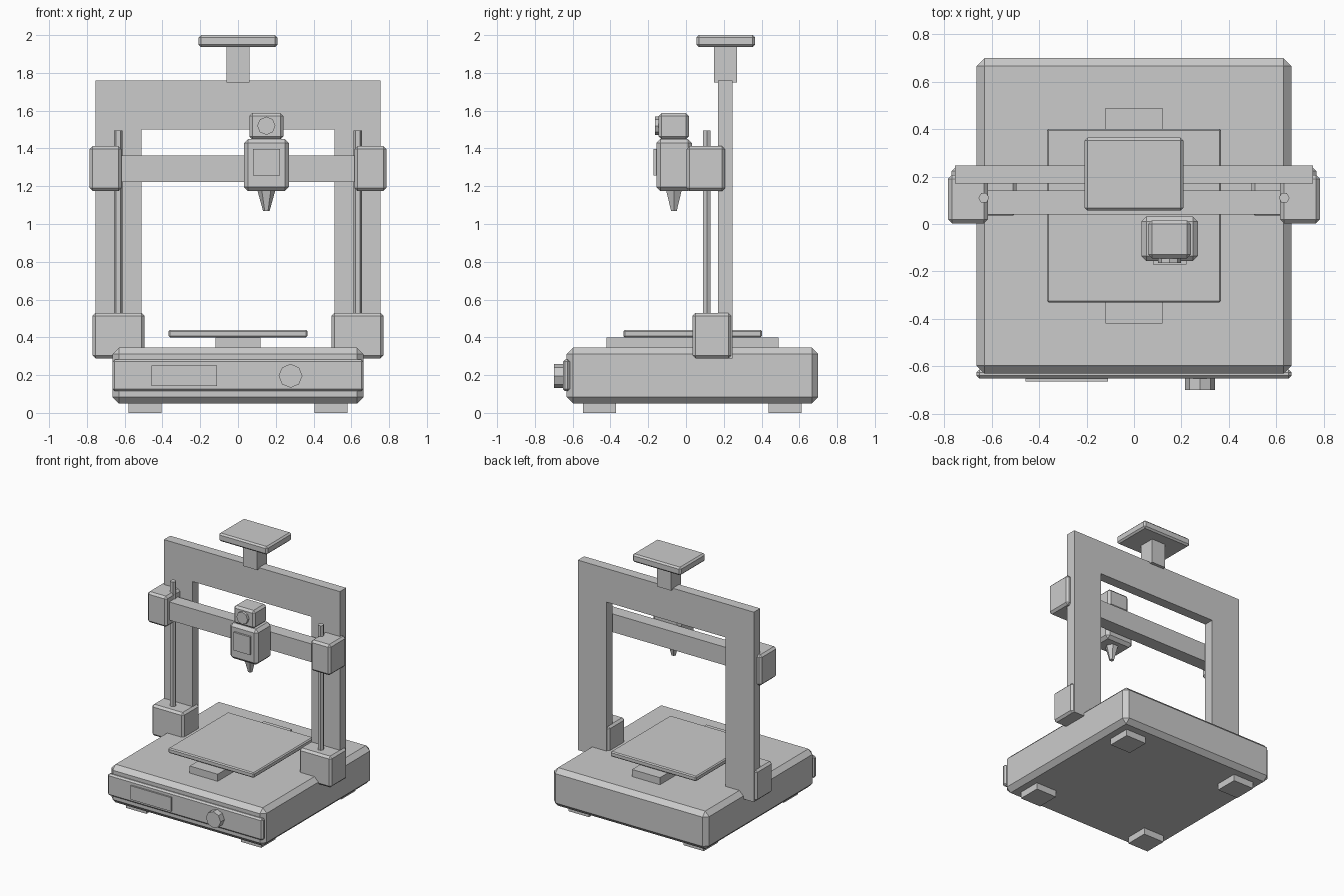
import bpy
import bmesh
from math import radians
from mathutils import Matrix

cube = bpy.data.objects.get("Cube")
if cube:
    bpy.data.objects.remove(cube, do_unlink=True)

# One plain grey for the whole machine
GREY = (0.6, 0.6, 0.6, 1.0)
grey = bpy.data.materials.new("plain grey")
grey.use_nodes = True
grey.diffuse_color = GREY
grey.node_tree.nodes["Principled BSDF"].inputs["Base Color"].default_value = GREY


def add_object(name, bm):
    bmesh.ops.recalc_face_normals(bm, faces=bm.faces)
    mesh = bpy.data.meshes.new(name)
    bm.to_mesh(mesh)
    bm.free()
    mesh.materials.append(grey)
    obj = bpy.data.objects.new(name, mesh)
    bpy.context.scene.collection.objects.link(obj)
    return obj


def box(name, x, y, z, chamfer=0):
    """Box from (min, max) ranges, with optional flat chamfers."""
    bm = bmesh.new()
    bmesh.ops.create_cube(bm, size=1)
    for v in bm.verts:
        for i, (low, high) in enumerate((x, y, z)):
            v.co[i] = low if v.co[i] < 0 else high
    obj = add_object(name, bm)
    if chamfer:
        mod = obj.modifiers.new("chamfer", "BEVEL")
        mod.width = chamfer
        mod.segments = 1
    return obj


def prism(name, centre, r_low, r_high, depth, sides, axis="Z", turn=0):
    """Regular prism or frustum about z, or about y for front dials."""
    bm = bmesh.new()
    bmesh.ops.create_cone(bm, cap_ends=True, segments=sides,
                          radius1=r_low, radius2=r_high, depth=depth)
    rot = Matrix.Rotation(radians(turn), 4, "Z")
    if axis == "Y":
        rot = Matrix.Rotation(radians(90), 4, "X") @ rot
    bm.transform(Matrix.Translation(centre) @ rot)
    return add_object(name, bm)


# Base with control panel
box("base", (-0.665, 0.665), (-0.632, 0.70), (0.05, 0.345), 0.034)
box("control_panel", (-0.665, 0.665), (-0.652, -0.615), (0.115, 0.283), 0.012)
box("screen", (-0.457, -0.11), (-0.664, -0.64), (0.143, 0.25))
prism("control_knob", (0.278, -0.67, 0.196), 0.063, 0.063, 0.06, 8, "Y")

# Heated bed on its slide
box("bed_slide", (-0.12, 0.12), (-0.42, 0.49), (0.33, 0.40))
box("bed", (-0.368, 0.368), (-0.332, 0.402), (0.40, 0.44), 0.008)

# Upright frame: an arch profile extruded in depth
arch = [(-0.755, 0.288), (-0.51, 0.288), (-0.51, 1.50), (0.51, 1.50),
        (0.51, 0.288), (0.755, 0.288), (0.755, 1.76), (-0.755, 1.76)]
bm = bmesh.new()
face = bm.faces.new([bm.verts.new((x, 0.17, z)) for x, z in arch])
extruded = bmesh.ops.extrude_face_region(bm, geom=[face])["geom"]
bmesh.ops.translate(bm, vec=(0, 0.077, 0),
                    verts=[g for g in extruded if isinstance(g, bmesh.types.BMVert)])
add_object("upright_frame", bm)

# Parts repeated on both sides
for side, s in (("left", 1), ("right", -1)):
    def span(a, b):
        return tuple(sorted((s * a, s * b)))
    box(f"{side}_lift_motor", span(0.495, 0.77), (0.035, 0.24), (0.288, 0.53), 0.016)
    box(f"{side}_carriage", span(0.617, 0.785), (0.003, 0.207), (1.174, 1.412), 0.016)
    prism(f"{side}_lift_rod", (s * 0.634, 0.11, 0.995), 0.023, 0.023, 1.0, 6, turn=30)
    for end, y in (("front", -0.457), ("back", 0.524)):
        box(f"{end}_{side}_foot", span(0.405, 0.58), (y - 0.087, y + 0.087), (0, 0.06))

# Cross beam and print head
box("cross_beam", (-0.64, 0.64), (0.04, 0.142), (1.222, 1.363))
box("print_head", (0.031, 0.27), (-0.157, 0.032), (1.174, 1.45), 0.022)
box("head_cover", (0.08, 0.222), (-0.172, -0.14), (1.256, 1.396))
box("feed_motor", (0.06, 0.24), (-0.145, 0.015), (1.448, 1.587), 0.016)
prism("feed_dial", (0.15, -0.147, 1.52), 0.048, 0.048, 0.036, 8, "Y")
prism("nozzle", (0.15, -0.064, 1.124), 0.017, 0.048, 0.112, 6, turn=30)

# Spool stand on top
box("spool_stem", (-0.06, 0.06), (0.147, 0.27), (1.75, 1.95))
box("spool_plate", (-0.208, 0.208), (0.056, 0.365), (1.937, 2.0), 0.012)
